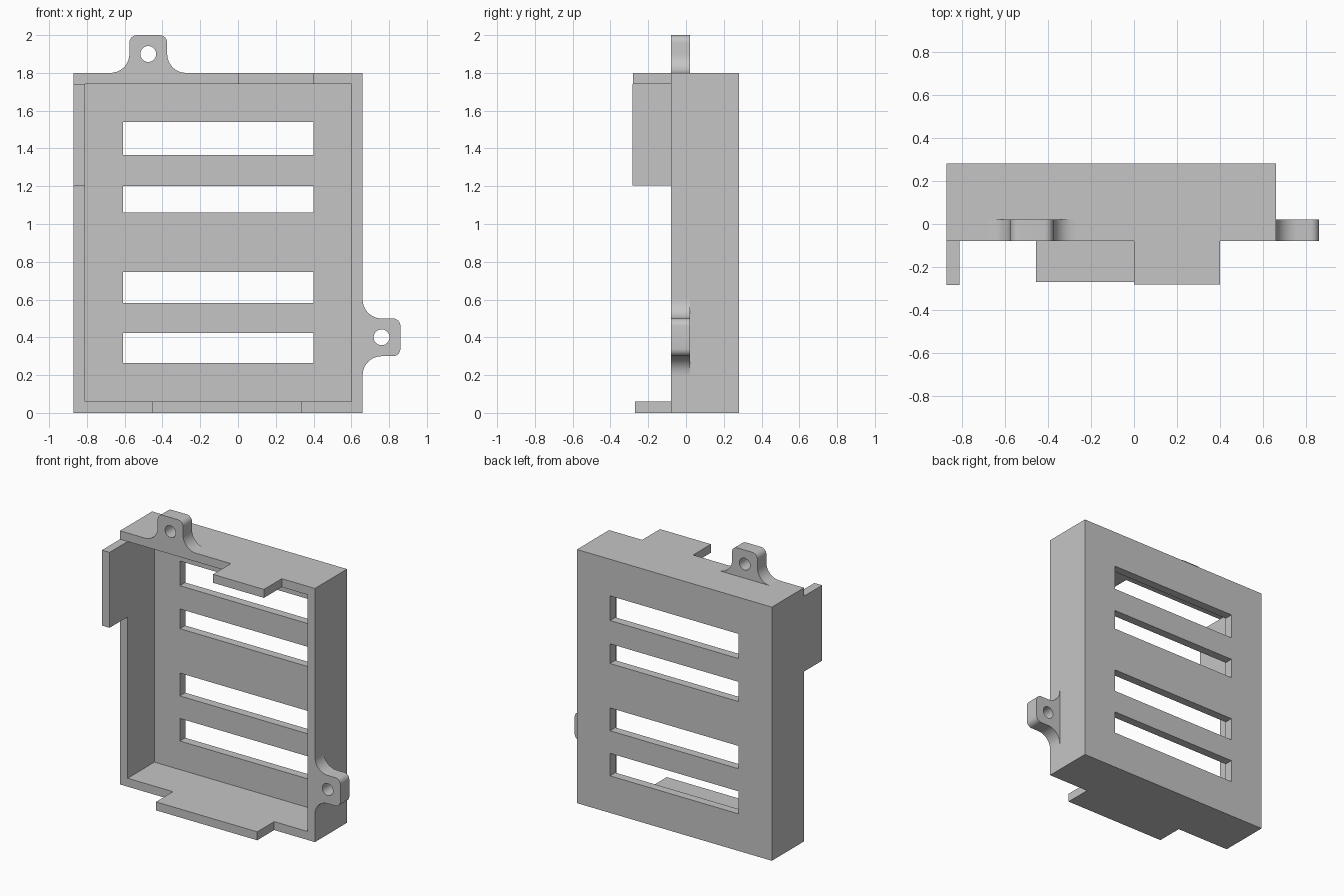
import bpy
import bmesh
from math import cos, sin, radians
from mathutils import Matrix, Vector

cube = bpy.data.objects.get("Cube")
if cube:
    bpy.data.objects.remove(cube, do_unlink=True)

GREY = (0.56, 0.56, 0.56, 1)
mat = bpy.data.materials.new("plain grey")
mat.use_nodes = True
mat.diffuse_color = GREY
mat.node_tree.nodes["Principled BSDF"].inputs["Base Color"].default_value = GREY

# Main dimensions of the tray
LEFT, RIGHT = -0.87, 0.66
FRONT, BACK = -0.08, 0.28
TOP, WALL = 1.80, 0.06


def add_object(name, data):
    obj = bpy.data.objects.new(name, data)
    bpy.context.collection.objects.link(obj)
    return obj


def box(name, x, y, z):
    """Box spanning the given (low, high) ranges."""
    bm = bmesh.new()
    bmesh.ops.create_cube(bm, size=1)
    for v in bm.verts:
        v.co = Vector([(lo + hi) / 2 + c * (hi - lo)
                       for c, (lo, hi) in zip(v.co, (x, y, z))])
    mesh = bpy.data.meshes.new(name)
    bm.to_mesh(mesh)
    bm.free()
    mesh.materials.append(mat)
    return add_object(name, mesh)


def cut(target, cutter):
    mod = target.modifiers.new("cut", "BOOLEAN")
    mod.operation = "DIFFERENCE"
    mod.solver = "EXACT"
    mod.object = cutter
    bpy.context.view_layer.objects.active = target
    bpy.ops.object.modifier_apply(modifier=mod.name)
    bpy.data.objects.remove(cutter, do_unlink=True)


def arc(cx, cy, r, start, end, steps=10):
    angles = [radians(start + (end - start) * i / steps) for i in range(steps + 1)]
    return [(cx + r * cos(a), cy + r * sin(a)) for a in angles]


def mounting_ear(name, location, turn):
    """Flat ear with flared foot, rounded corners and a screw hole."""
    half, height, corner = 0.1, 0.2, 0.04
    right = arc(2 * half, half, half, 270, 180)
    right += arc(half - corner, height - corner, corner, 0, 90, 6)
    outline = right + [(-u, v) for u, v in reversed(right)]
    hole = arc(0, half, 0.042, 0, 360, 32)[:-1]

    curve = bpy.data.curves.new(name, "CURVE")
    curve.dimensions = "2D"
    curve.fill_mode = "BOTH"
    curve.extrude = 0.05
    for points in (outline, hole):
        spline = curve.splines.new("POLY")
        spline.points.add(len(points) - 1)
        for p, (u, v) in zip(spline.points, points):
            p.co = (u, v, 0, 1)
        spline.use_cyclic_u = True
    helper = add_object(name + "_profile", curve)
    bpy.context.view_layer.update()
    evaluated = helper.evaluated_get(bpy.context.evaluated_depsgraph_get())
    mesh = bpy.data.meshes.new_from_object(evaluated)
    bpy.data.objects.remove(helper, do_unlink=True)

    # Stand the profile upright, turn it and weld the caps to the rim
    mesh.transform(Matrix.Translation(location)
                   @ Matrix.Rotation(radians(turn), 4, "Y")
                   @ Matrix.Rotation(radians(90), 4, "X"))
    bm = bmesh.new()
    bm.from_mesh(mesh)
    bmesh.ops.remove_doubles(bm, verts=bm.verts, dist=0.0001)
    bmesh.ops.recalc_face_normals(bm, faces=bm.faces)
    bm.to_mesh(mesh)
    bm.free()
    mesh.materials.clear()
    mesh.materials.append(mat)
    ear = add_object(name, mesh)
    bpy.ops.object.select_all(action="DESELECT")
    ear.select_set(True)
    bpy.context.view_layer.objects.active = ear
    bpy.ops.object.shade_smooth_by_angle(angle=radians(35))
    return ear


# Open-fronted tray with vent slots through its back
tray = box("tray", (LEFT, RIGHT), (FRONT, BACK), (0, TOP))
cut(tray, box("cavity_cutter", (LEFT + WALL, RIGHT - WALL),
              (FRONT - 0.1, BACK - WALL), (WALL, TOP - WALL)))
for slot in ((0.263, 0.423), (0.583, 0.745), (1.06, 1.20), (1.365, 1.54)):
    cut(tray, box("slot_cutter", (-0.61, 0.40), (BACK - 0.1, BACK + 0.1), slot))

# Tabs that extend the walls forward
box("top_tab", (0, 0.40), (-0.28, FRONT), (TOP - WALL, TOP))
box("bottom_tab", (-0.455, 0.34), (-0.27, FRONT), (0, WALL))
box("side_tab", (LEFT, LEFT + WALL), (-0.283, FRONT), (1.205, TOP - WALL))

# Screw ears on the top and on the left wall
mounting_ear("top_ear", (-0.475, -0.03, TOP), 0)
mounting_ear("side_ear", (RIGHT, -0.03, 0.40), 90)
